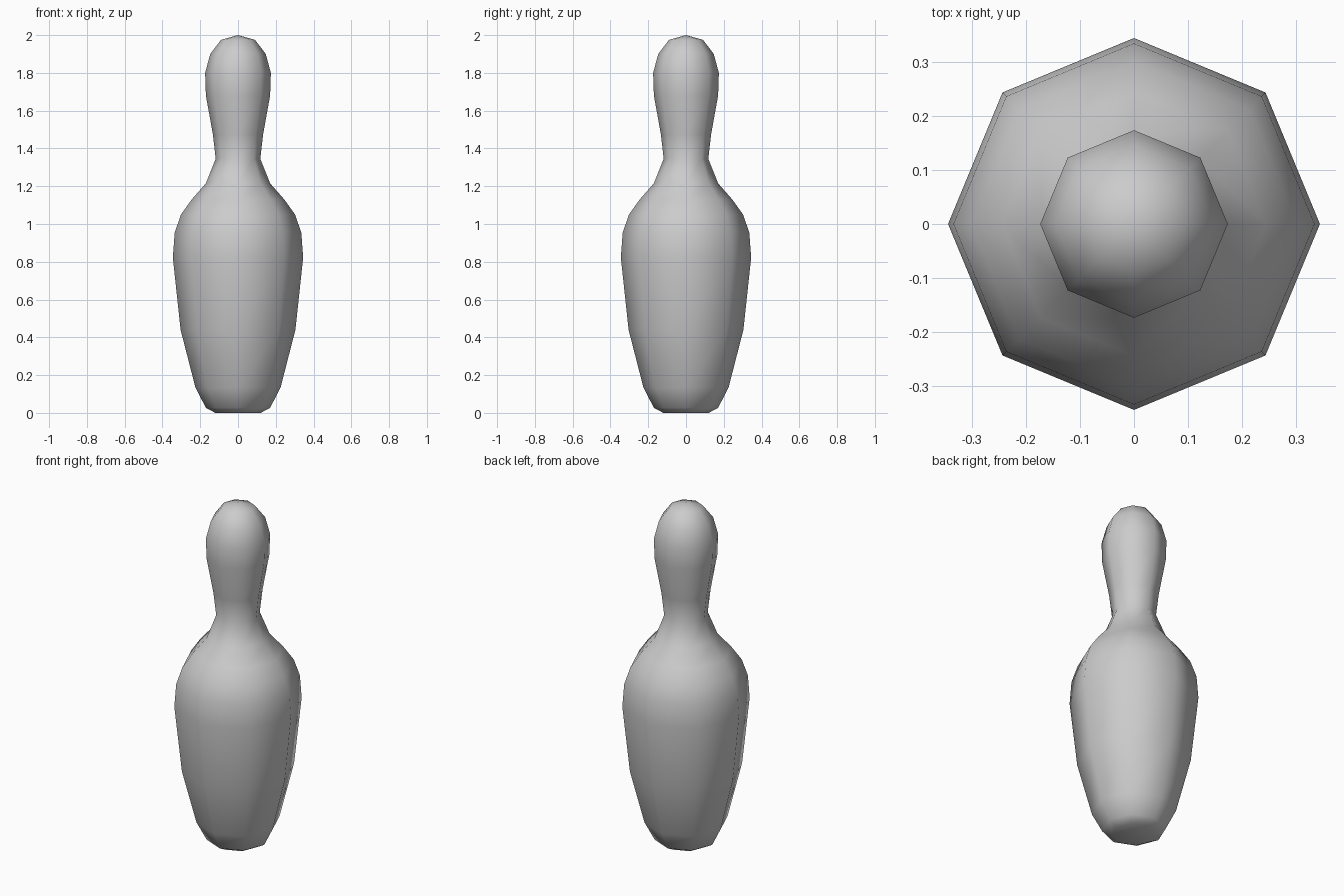
import bpy, bmesh
from math import cos, sin, pi

if "Cube" in bpy.data.objects:
    bpy.data.objects.remove(bpy.data.objects["Cube"])

SIDES = 8

# Profile from base to crown: (radius, height)
profile = [(0.12, 0.0), (0.17, 0.027), (0.225, 0.133), (0.304, 0.44),
           (0.345, 0.823), (0.335, 0.955), (0.302, 1.05), (0.245, 1.13),
           (0.17, 1.215), (0.118, 1.345), (0.133, 1.475), (0.17, 1.68),
           (0.174, 1.80), (0.147, 1.90), (0.09, 1.975)]

# Eight-sided lathed body
bm = bmesh.new()
rings = [[bm.verts.new((r * cos(2 * pi * i / SIDES), r * sin(2 * pi * i / SIDES), z))
          for i in range(SIDES)] for r, z in profile]
for low, high in zip(rings, rings[1:]):
    for i in range(SIDES):
        j = (i + 1) % SIDES
        bm.faces.new((low[i], low[j], high[j], high[i]))

# Flat base and rounded crown
bm.faces.new(rings[0][::-1])
tip = bm.verts.new((0, 0, 2.0))
for i in range(SIDES):
    bm.faces.new((rings[-1][i], rings[-1][(i + 1) % SIDES], tip))

for f in bm.faces:
    f.smooth = True
mesh = bpy.data.meshes.new("bowling_pin")
bm.to_mesh(mesh)
bm.free()
bpy.context.collection.objects.link(bpy.data.objects.new("bowling_pin", mesh))
